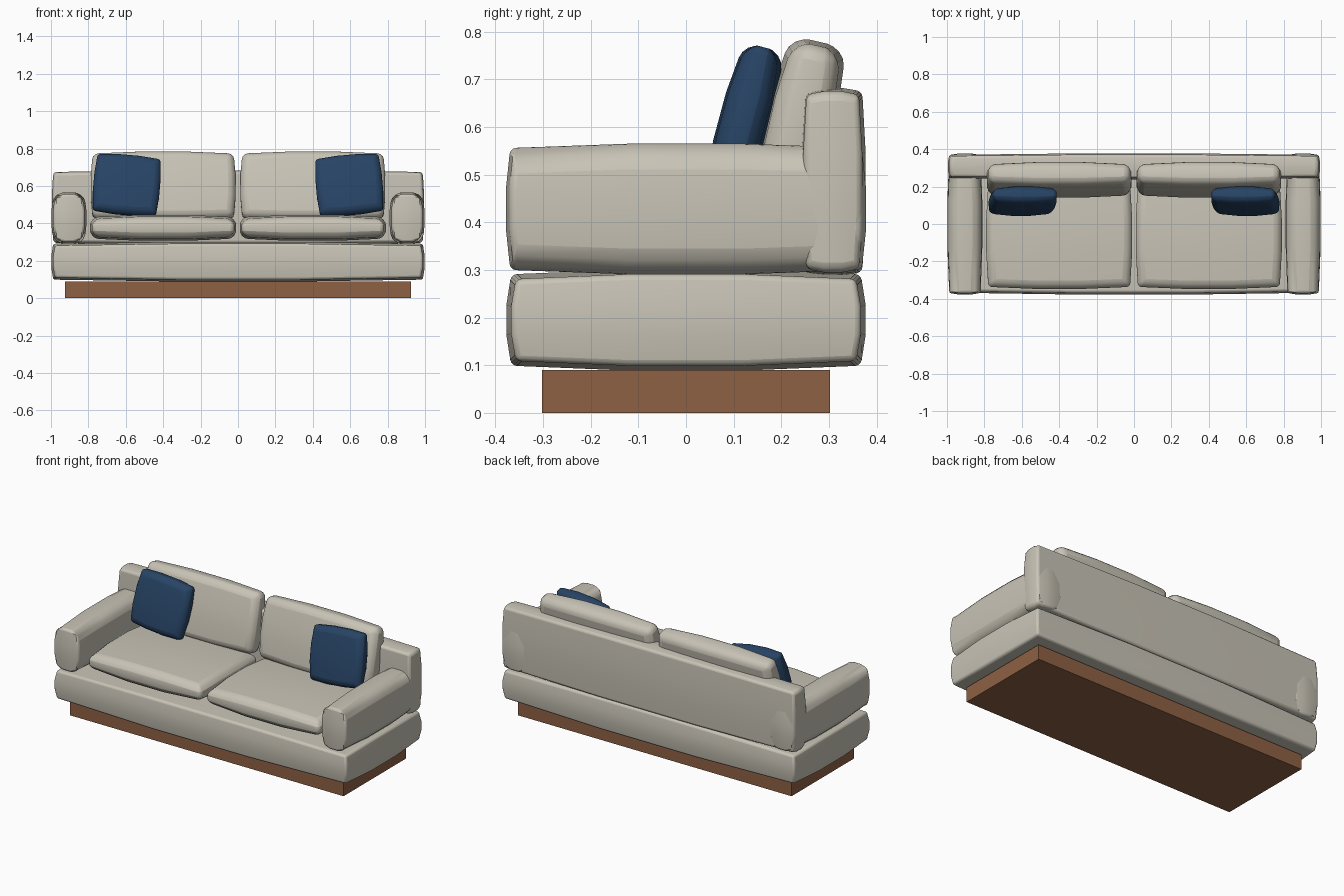
import bpy, bmesh, math
from mathutils import Matrix

if "Cube" in bpy.data.objects:
    bpy.data.objects.remove(bpy.data.objects["Cube"])


def material(name, rgb):
    m = bpy.data.materials.new(name)
    m.diffuse_color = (*rgb, 1)
    m.use_nodes = True
    m.node_tree.nodes["Principled BSDF"].inputs["Base Color"].default_value = m.diffuse_color
    return m


CREAM = material("cream fabric", (0.58, 0.55, 0.47))
NAVY = material("navy fabric", (0.02, 0.057, 0.13))
WOOD = material("brown wood", (0.27, 0.12, 0.058))


def padded_box(name, mat, center, half, puff=0.012, bevel=(0, 0, 0), rot=(0, 0, 0)):
    """Box in a 3x3x3 grid whose rims are pulled in; bevel = width for edges along x, y, z."""
    bm = bmesh.new()
    bmesh.ops.create_cube(bm, size=2)
    if puff:
        bmesh.ops.subdivide_edges(bm, edges=bm.edges[:], cuts=2, use_grid_fill=True)
    layer = bm.edges.layers.float.new("bevel_weight_edge")
    widest = max(bevel)
    for e in bm.edges:
        a, b = e.verts[0].co, e.verts[1].co
        for i in range(3):
            j, k = (i + 1) % 3, (i + 2) % 3
            rim = all(abs(p[n]) > 0.99 for p in (a, b) for n in (j, k))
            if rim and abs(a[i] - b[i]) > 0.1 and widest:
                e[layer] = bevel[i] / widest
    for v in bm.verts:
        u = v.co.copy()
        edge = [1 if abs(c) > 0.99 else 0 for c in u]
        for i in range(3):
            others = sum(edge) - edge[i]
            v.co[i] = u[i] * (half[i] - puff * others)
    rx, ry, rz = (math.radians(a) for a in rot)
    bmesh.ops.transform(bm, verts=bm.verts[:], matrix=Matrix.Translation(center)
                        @ Matrix.Rotation(rz, 4, 'Z') @ Matrix.Rotation(ry, 4, 'Y')
                        @ Matrix.Rotation(rx, 4, 'X'))
    bmesh.ops.recalc_face_normals(bm, faces=bm.faces[:])
    me = bpy.data.meshes.new(name)
    bm.to_mesh(me)
    bm.free()
    me.materials.append(mat)
    ob = bpy.data.objects.new(name, me)
    bpy.context.collection.objects.link(ob)
    if widest:
        mod = ob.modifiers.new("rounding", 'BEVEL')
        mod.limit_method = 'WEIGHT'
        mod.width = widest
        mod.segments = 3
    if puff:
        bpy.context.view_layer.objects.active = ob
        ob.select_set(True)
        bpy.ops.object.shade_smooth_by_angle(angle=math.radians(45))
        ob.select_set(False)
    return ob


# plinth, upholstered base and backrest
padded_box("plinth", WOOD, (0, 0, 0.045), (0.925, 0.302, 0.045), puff=0)
padded_box("base", CREAM, (0, 0, 0.195), (0.998, 0.377, 0.106), 0.010, (0.012, 0.012, 0.012))
padded_box("backrest", CREAM, (0, 0.308, 0.485), (0.995, 0.069, 0.197), 0.007, (0.012, 0.02, 0.012))

# left and right parts
for s, side in ((-1, "left"), (1, "right")):
    padded_box(side + "_arm", CREAM, (0.904 * s, 0, 0.428), (0.093, 0.378, 0.137),
               0.009, (0.012, 0.045, 0.012))
    padded_box(side + "_seat_cushion", CREAM, (0.4 * s, -0.06, 0.376), (0.39, 0.287, 0.069),
               0.011, (0.035, 0.035, 0.02))
    padded_box(side + "_back_cushion", CREAM, (0.4 * s, 0.236, 0.597), (0.387, 0.071, 0.187),
               0.010, (0.03, 0.03, 0.03), (-13, 0, 0))
    padded_box(side + "_throw_pillow", NAVY, (0.595 * s, 0.122, 0.605), (0.178, 0.053, 0.163),
               0.009, (0.025, 0.015, 0.025), (-15, -5 * s, 0))
